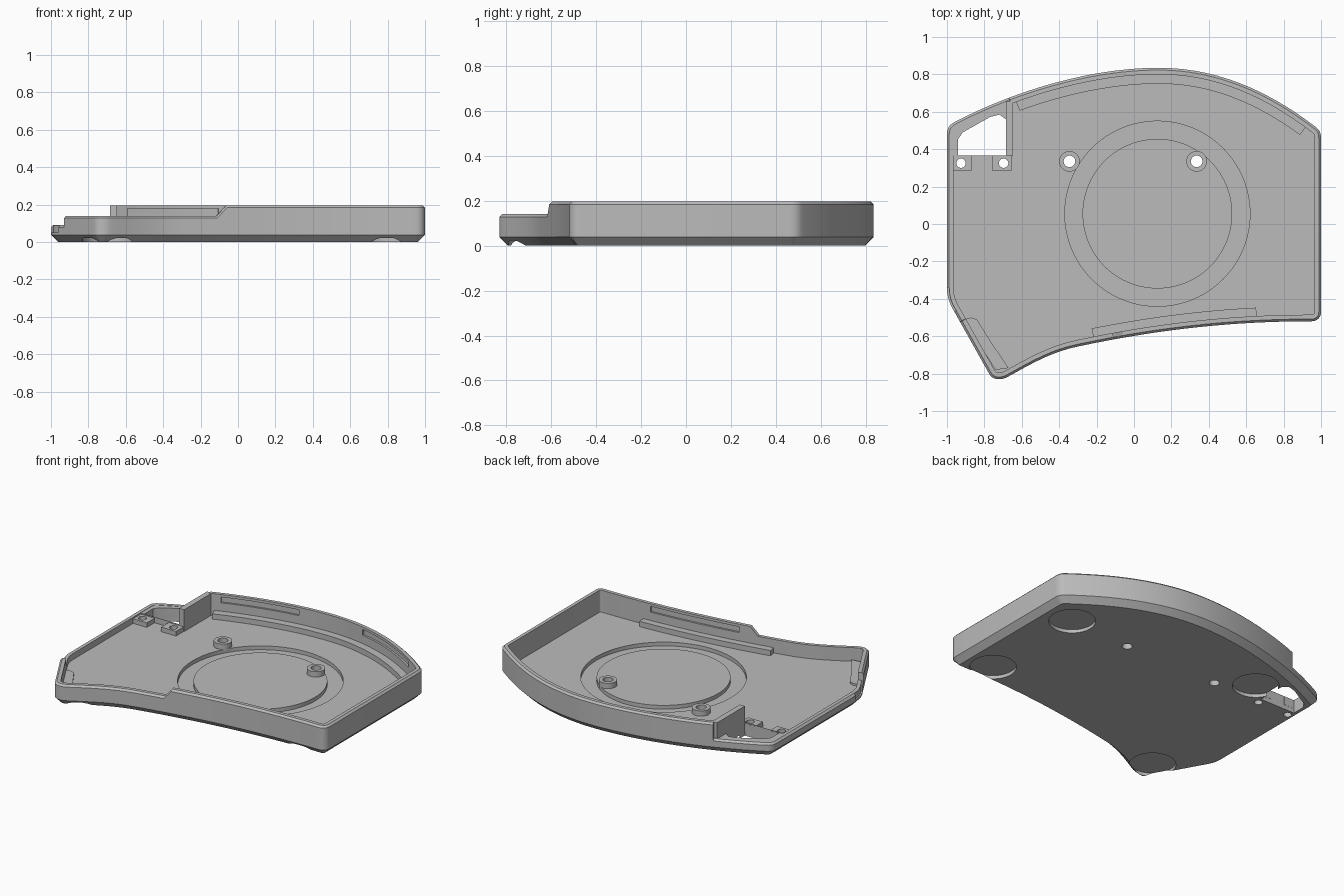
import bpy, bmesh, math
from mathutils import Vector
from mathutils.geometry import interpolate_bezier

if "Cube" in bpy.data.objects:
    bpy.data.objects.remove(bpy.data.objects["Cube"])

grey = bpy.data.materials.new("plain grey")
grey.use_nodes = True
COLOR = (0.5, 0.5, 0.5, 1)
grey.diffuse_color = COLOR
grey.node_tree.nodes["Principled BSDF"].inputs["Base Color"].default_value = COLOR

FLOOR, LOW, MID, HIGH, WALL = 0.05, 0.09, 0.14, 0.195, 0.035
parts = []


def finish(name, bm):
    bmesh.ops.recalc_face_normals(bm, faces=bm.faces)
    mesh = bpy.data.meshes.new(name)
    bm.to_mesh(mesh)
    bm.free()
    mesh.materials.append(grey)
    ob = bpy.data.objects.new(name, mesh)
    bpy.context.scene.collection.objects.link(ob)
    parts.append(ob)
    return ob


def loft(name, rings):
    """Closed solid through rings of equal length."""
    bm = bmesh.new()
    rows = [[bm.verts.new(p) for p in ring] for ring in rings]
    n = len(rows[0])
    for a, b in zip(rows, rows[1:]):
        for i in range(n):
            j = (i + 1) % n
            bm.faces.new((a[i], a[j], b[j], b[i]))
    bm.faces.new(rows[0])
    bm.faces.new(rows[-1])
    return finish(name, bm)


def prism(name, pts, z0, z1):
    return loft(name, [[(p[0], p[1], z) for p in pts] for z in (z0, z1)])


def disc(name, x, y, r, z0, z1, n=48):
    angles = [math.tau * i / n for i in range(n)]
    return prism(name, [(x + r * math.cos(a), y + r * math.sin(a)) for a in angles], z0, z1)


def box(name, x0, x1, y0, y1, z0, z1):
    return prism(name, [(x0, y0), (x1, y0), (x1, y1), (x0, y1)], z0, z1)


def cut(targets, cutters):
    for ob in targets:
        for c in cutters:
            mod = ob.modifiers.new("cut", 'BOOLEAN')
            mod.operation, mod.solver, mod.object = 'DIFFERENCE', 'EXACT', c
        bpy.context.view_layer.update()
        graph = bpy.context.evaluated_depsgraph_get()
        mesh = bpy.data.meshes.new_from_object(ob.evaluated_get(graph))
        ob.modifiers.clear()
        ob.data = mesh


# Outline, clockwise: each row is start, two handles, end, segments
curves = [
    ((-.95, .55), (-.62, .72), (-.22, .835), (.13, .835), 28),
    ((.13, .835), (.45, .835), (.72, .71), (.97, .52), 24),
    ((.97, .52), (.99, .505), (1, .49), (1, .46), 7),
    ((1, -.47), (1, -.50), (.98, -.52), (.95, -.52), 7),
    ((.95, -.52), (.5, -.52), (.1, -.57), (-.3, -.655), 28),
    ((-.3, -.655), (-.45, -.685), (-.57, -.76), (-.68, -.82), 10),
    ((-.68, -.82), (-.72, -.84), (-.76, -.83), (-.775, -.80), 8),
    ((-.96, -.47), (-.985, -.43), (-1, -.39), (-1, -.34), 8),
    ((-1, .48), (-1, .52), (-.98, .535), (-.95, .55), 7),
]
outline = []
for a, b, c, d, n in curves:
    for p in interpolate_bezier(*(Vector(v).to_3d() for v in (a, b, c, d)), n):
        if not outline or (p - outline[-1]).length > 1e-4:
            outline.append(p)
outline.pop()


def split(points, x, back):
    """Add a close pair of points where the outline crosses x."""
    out = []
    for i, p in enumerate(points):
        out.append(p)
        q = points[(i + 1) % len(points)]
        if (p.x - x) * (q.x - x) < 0 and (p.y > 0) == back:
            t, e = (x - p.x) / (q.x - p.x), 0.001 / (q - p).length
            out += [p.lerp(q, t - e), p.lerp(q, t + e)]
    return out


for x, back in ((-.67, True), (-.06, False), (-.11, False), (-.93, False)):
    outline = split(outline, x, back)


def rim_height(p):
    if p.y > 0:
        return LOW if p.x < -.67 else HIGH
    if p.x < -.93:
        return LOW
    return MID + (HIGH - MID) * min(1, max(0, (p.x + .11) / .05))


def inset(d):
    out = []
    for i, p in enumerate(outline):
        a = (p - outline[i - 1]).normalized()
        b = (outline[(i + 1) % len(outline)] - p).normalized()
        t = (a + b).normalized()
        out.append(p + Vector((t.y, -t.x, 0)) * d)
    return out


def band(name, d0, d1, z0, z1, keep):
    """Strip that follows the outline between two insets."""
    ids = [i for i, p in enumerate(outline) if keep(p)]
    a, b = inset(d0), inset(d1)
    return prism(name, [a[i] for i in ids] + [b[i] for i in reversed(ids)], z0, z1)


def ring(d, z):
    return [(q.x, q.y, z(p)) for p, q in zip(outline, inset(d))]


# Tray body with chamfered bottom and rim
tray = loft("tray", [
    ring(.038, lambda p: 0), ring(0, lambda p: .038),
    ring(0, lambda p: rim_height(p) - .012), ring(.012, rim_height),
    ring(WALL, rim_height), ring(WALL, lambda p: FLOOR)])

# Solid lug around the corner opening, and the tall wall beside it
edge = [p for p in inset(.02) if p.x < -.67 and p.y > .37]
left = [p for p in edge if p.x < -.95]
lug_pts = [(-.98, .365)] + sorted(edge, key=lambda p: p.x + p.y) + [(-.66, .66), (-.66, .365)]
lug = prism("corner_lug", lug_pts, .04, LOW - .002)
box("lug_wall", -.685, -.648, .365, .655, .04, HIGH - .001)

# Raised ledges along the back and front walls
band("back_ledge", .03, .085, .04, .085, lambda p: p.y > .4 and -.66 < p.x < .955)
band("front_ledge", .03, .08, .04, .085, lambda p: p.y < 0 and -.24 < p.x < .68)

# Pad beside the slanted wall
prism("slanted_pad", [(-.91, -.51), (-.87, -.50), (-.84, -.51), (-.765, -.63), (-.745, -.66),
                      (-.67, -.77), (-.74, -.78)], .04, .062)

# Round plate in the floor, screw bosses and mounting tabs
plate = disc("round_plate", .125, .055, .40, .02, FLOOR, 96)
bosses = [disc("screw_boss", x, .335, .055, .04, .085) for x in (-.345, .335)]
tabs = [box("mounting_tab", x0, x1, .285, .367, .03, .08)
        for x0, x1 in ((-.98, -.865), (-.76, -.652))]

# Cutters
first_cutter = len(parts)
opening = prism("opening_cutter", [(-.94, .366), (-.94, .455), (-.915, .49), (-.77, .572),
                                   (-.72, .585), (-.685, .56), (-.685, .366)], -.1, .3)
holes = [disc("boss_hole_cutter", x, .335, .031, -.1, .3, 32) for x in (-.345, .335)]
tab_holes = [disc("tab_hole_cutter", x, .325, .025, -.1, .3, 32) for x in (-.925, -.697)]
recess = disc("round_recess_cutter", .125, .055, .495, .025, .08, 96)
feet = [disc("foot_recess_cutter", x, y, .14, -.05, .022)
        for x, y in ((.78, .355), (.79, -.37), (-.555, .47), (-.69, -.65))]
slots = [band("slot_cutter", .022, .05, .14, .178, keep) for keep in (
    lambda p: p.y > .4 and -.62 < p.x < -.1,
    lambda p: p.y > .4 and .35 < p.x < .9,
    lambda p: p.y < 0 and 0 < p.x < .62)]
port = band("port_cutter", -.02, .01, .05, .12,
            lambda p: p.x < -.955 and -.475 < p.y < -.3)

cut([tray], [recess, opening, port] + holes + tab_holes + feet + slots)
cut([lug], [opening])
cut([plate] + bosses, holes)
cut(tabs, tab_holes)
for c in parts[first_cutter:]:
    bpy.data.objects.remove(c)
del parts[first_cutter:]

# Smooth curved walls, crisp edges
bpy.ops.object.select_all(action='DESELECT')
for ob in parts:
    ob.select_set(True)
bpy.context.view_layer.objects.active = tray
bpy.ops.object.shade_smooth_by_angle(angle=math.radians(25))
